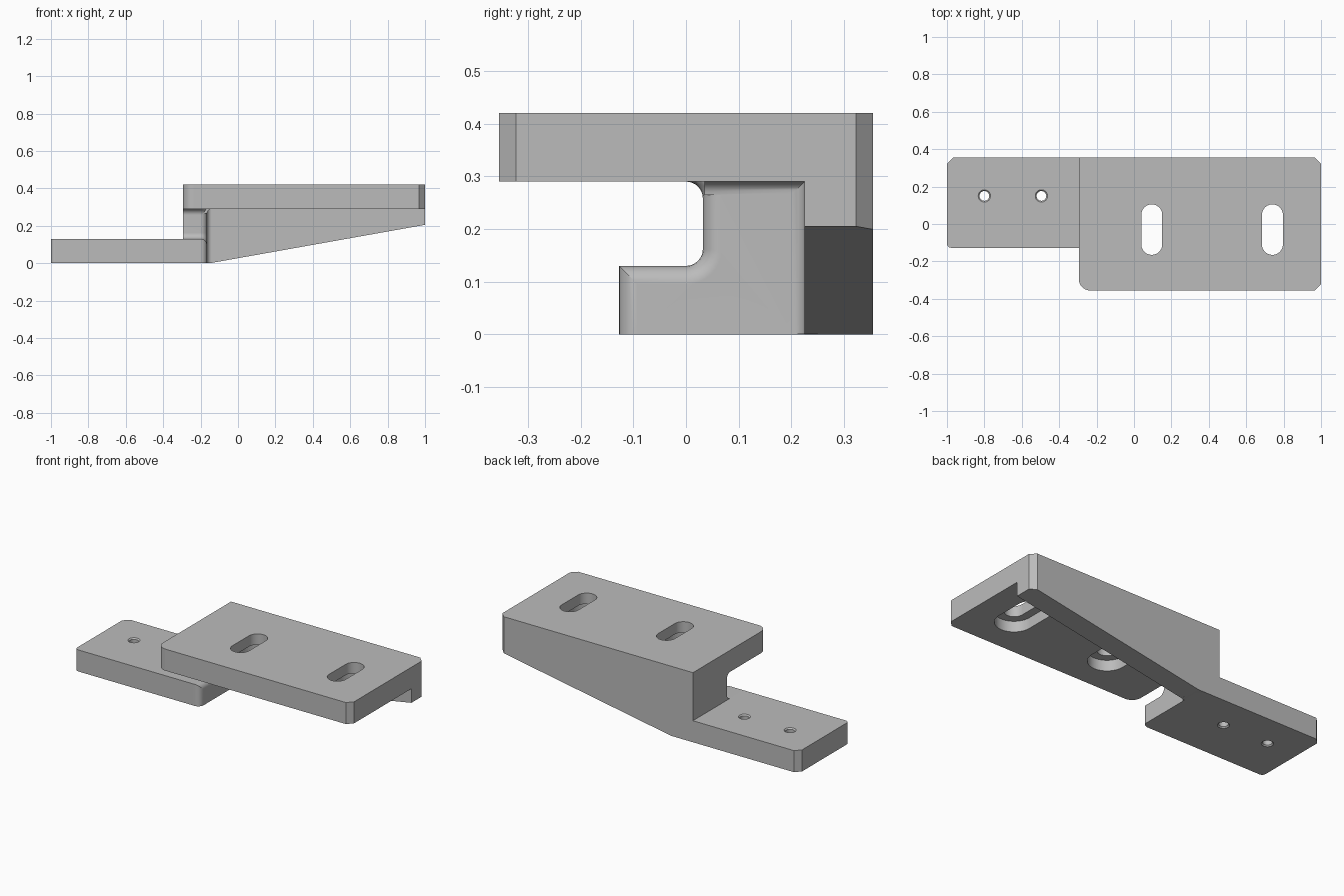
import bpy, bmesh, math
from mathutils import Vector

cube = bpy.data.objects.get("Cube")
if cube:
    bpy.data.objects.remove(cube, do_unlink=True)

# Single machined-metal colour
grey = bpy.data.materials.new("plain_grey")
grey.use_nodes = True
GREY = (0.5, 0.5, 0.5, 1)
grey.diffuse_color = GREY
grey.node_tree.nodes["Principled BSDF"].inputs["Base Color"].default_value = GREY

X0, X1 = -1.0, 1.0            # overall length
Y0, Y1 = -0.355, 0.355        # overall width
T, Z_LOW, Z_TOP = 0.13, 0.29, 0.42
STEP, WALL = -0.295, -0.165   # outer and inner face of the web
RIB = 0.225                   # inner face of the rib
FRONT = -0.127                # front of the lower plate
CH = 0.032                    # corner chamfer


def outline(corners):
    """Corners are (a, b), or (a, b, radius, segments); one segment is a chamfer."""
    pts = []
    for i, corner in enumerate(corners):
        p = Vector(corner[:2])
        new = [p]
        if len(corner) > 2:
            r, n = corner[2:]
            u = (Vector(corners[i - 1][:2]) - p).normalized()
            v = (Vector(corners[(i + 1) % len(corners)][:2]) - p).normalized()
            c = p + (u + v) * r
            angles = [math.pi / 2 * k / n for k in range(n + 1)]
            new = [c - v * r * math.cos(t) - u * r * math.sin(t) for t in angles]
        for q in new:
            if not any((q - o).length < 1e-5 for o in pts):
                pts.append(q)
    return pts


def finish(name, bm):
    bmesh.ops.recalc_face_normals(bm, faces=bm.faces)
    mesh = bpy.data.meshes.new(name)
    bm.to_mesh(mesh)
    bm.free()
    mesh.materials.append(grey)
    ob = bpy.data.objects.new(name, mesh)
    bpy.context.collection.objects.link(ob)
    return ob


def prism(name, corners, axis, lo, hi, edge_rule=None, radius=0.035):
    """Extrude an outline along an axis, optionally rounding the edges that fit a rule."""
    place = {"x": lambda a, b, h: (h, a, b),
             "y": lambda a, b, h: (a, h, b),
             "z": lambda a, b, h: (a, b, h)}[axis]
    bm = bmesh.new()
    pts = outline(corners)
    rings = [[bm.verts.new(place(p.x, p.y, h)) for p in pts] for h in (lo, hi)]
    for ring in rings:
        bm.faces.new(ring)
    for i in range(len(pts)):
        bm.faces.new((rings[0][i - 1], rings[0][i], rings[1][i], rings[1][i - 1]))
    bmesh.ops.recalc_face_normals(bm, faces=bm.faces)
    if edge_rule:
        edges = [e for e in bm.edges if edge_rule(*[v.co for v in e.verts])]
        bmesh.ops.bevel(bm, geom=edges, offset=radius, segments=6, profile=0.5, affect="EDGES")
    return finish(name, bm)


def slot(name, x, y, w, length, lo, hi):
    r, h = w / 2, length / 2
    box = [(x - r, y - h), (x + r, y - h), (x + r, y + h), (x - r, y + h)]
    return prism(name, [c + (r, 10) for c in box], "z", lo, hi)


def cone(name, x, y, z, r_low, r_high, depth):
    bm = bmesh.new()
    bmesh.ops.create_cone(bm, cap_ends=True, segments=32, radius1=r_low, radius2=r_high, depth=depth)
    bmesh.ops.translate(bm, verts=bm.verts, vec=(x, y, z))
    return finish(name, bm)


def combine(target, tool, operation):
    tool.hide_render = True
    mod = target.modifiers.new(operation.lower(), "BOOLEAN")
    mod.operation, mod.object, mod.solver = operation, tool, "EXACT"
    bpy.context.view_layer.objects.active = target
    bpy.ops.object.modifier_apply(modifier=mod.name)
    bpy.data.objects.remove(tool, do_unlink=True)


# Upper mounting plate
bracket = prism("offset_bracket", [(STEP, Y0, 0.06, 10), (X1, Y0, CH, 1), (X1, Y1, CH, 1), (STEP, Y1)],
                "z", Z_LOW, Z_TOP)

# Lower mounting plate
lower = prism("lower_plate", [(X0, FRONT, 0.022, 6), (-0.23, FRONT), (-0.23, Y1), (X0, Y1, CH, 1)],
              "z", 0, T)


# Web joining the plates: C-shaped front, rounded along its inner side
def web_edge(a, b):
    inner = min(a.x, b.x) > WALL - 0.001
    return inner and max(a.y, b.y) < 0.1 and max(a.z, b.z) < Z_LOW + 0.001 and max(a.z, b.z) > 0.001


web = prism("web", [(FRONT, 0), (FRONT, T), (0.032, T, 0.032, 8), (0.032, Z_LOW, 0.032, 8),
                    (-0.1, Z_LOW), (-0.1, 0.36), (0.3, 0.36), (0.3, 0)],
            "x", STEP, WALL, web_edge)

# Tapered side rib with a chamfered far end
rib = prism("side_rib", [(STEP, 0), (-0.15, 0), (X1, 0.205), (X1, Z_TOP), (STEP, Z_TOP)], "y", RIB, Y1)
end = prism("rib_chamfer", [(X1 - CH, Y1), (X1 + 0.1, Y1 - CH - 0.1), (X1 + 0.1, Y1 + 0.1), (X1 - CH, Y1 + 0.1)],
            "z", -0.1, 0.6)
combine(rib, end, "DIFFERENCE")


# Concave fillets from the web into the upper plate and into the rib
def fillet(name, corner, axis, lo, hi, r=0.025):
    return prism(name, [(WALL - r, corner + r), (WALL - r, corner - r), (WALL, corner - r),
                        (WALL, corner, r, 8), (WALL + r, corner), (WALL + r, corner + r)], axis, lo, hi)


top_fillet = fillet("top_fillet", Z_LOW, "y", 0.035, RIB + 0.02)
rib_fillet = fillet("rib_fillet", RIB, "z", 0.001, Z_LOW + 0.02)

for part in (lower, web, rib, top_fillet, rib_fillet):
    combine(bracket, part, "UNION")

# Adjustment slots, counterbored from below
for x in (0.095, 0.74):
    combine(bracket, slot("slot_cutter", x, -0.03, 0.112, 0.27, 0.2, 0.5), "DIFFERENCE")
    combine(bracket, slot("counterbore_cutter", x, -0.03, 0.21, 0.37, 0.2, 0.355), "DIFFERENCE")

# Screw holes with chamfered rims
for x in (-0.8, -0.495):
    combine(bracket, cone("hole_cutter", x, 0.15, T / 2, 0.026, 0.026, 0.3), "DIFFERENCE")
    combine(bracket, cone("top_rim_cutter", x, 0.15, T, 0.026, 0.04, 0.014), "DIFFERENCE")
    combine(bracket, cone("bottom_rim_cutter", x, 0.15, 0, 0.04, 0.026, 0.014), "DIFFERENCE")

# Smooth the rounds, keep flats flat
bpy.ops.object.select_all(action="DESELECT")
bracket.select_set(True)
bpy.context.view_layer.objects.active = bracket
bpy.ops.object.shade_smooth_by_angle(angle=math.radians(30))
normals = bracket.modifiers.new("flat_normals", "WEIGHTED_NORMAL")
normals.keep_sharp = True
